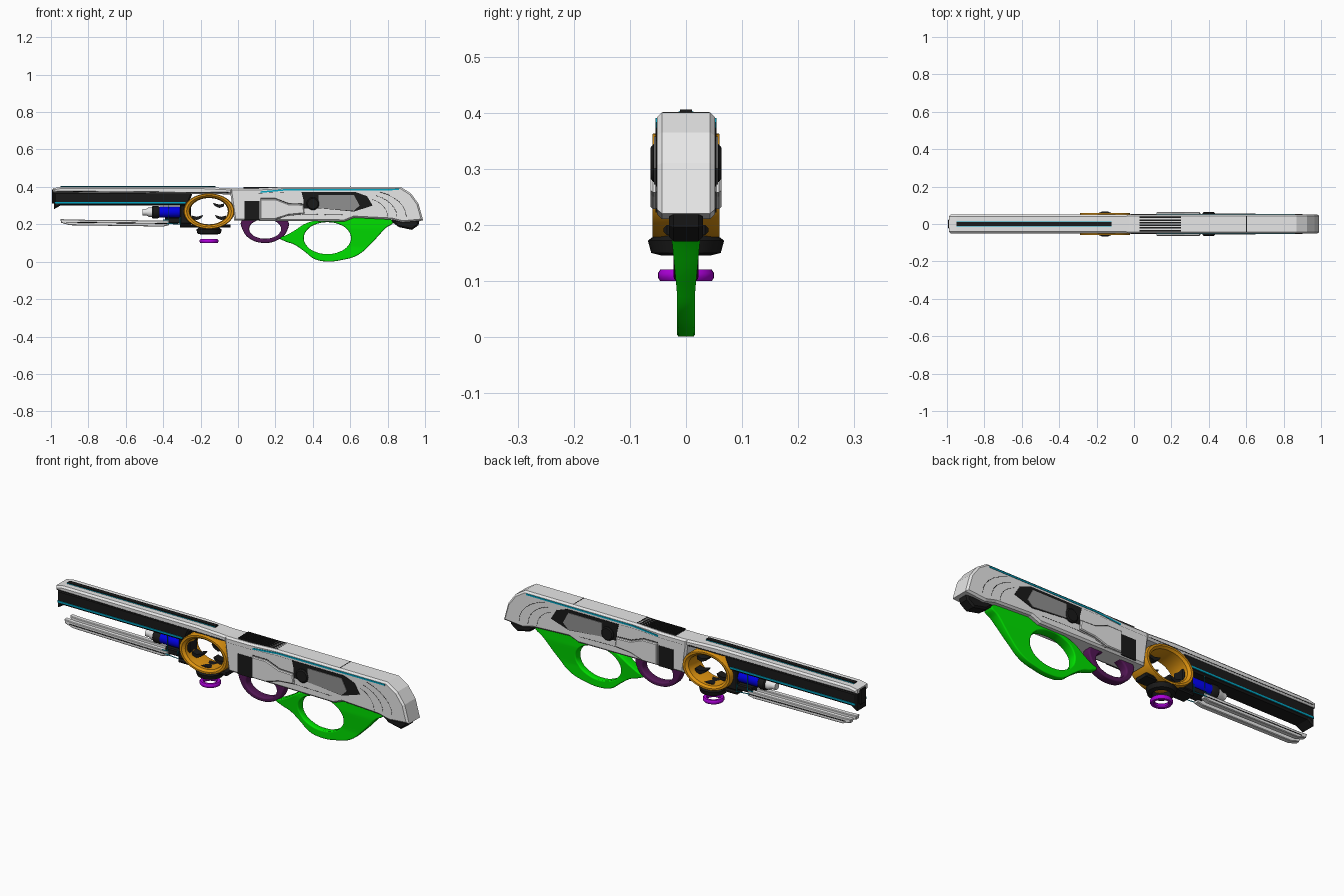
import bpy, bmesh
from math import sin, cos, pi
from mathutils import Matrix, Vector

if "Cube" in bpy.data.objects:
    bpy.data.objects.remove(bpy.data.objects["Cube"])


def material(name, r, g, b):
    m = bpy.data.materials.new(name)
    m.use_nodes = True
    m.diffuse_color = (r, g, b, 1)
    m.node_tree.nodes["Principled BSDF"].inputs["Base Color"].default_value = (r, g, b, 1)
    return m


white = material("shell white", .8, .8, .8)
grey = material("panel grey", .28, .28, .28)
black = material("matte black", .01, .01, .01)
orange = material("orange", .75, .3, .005)
green = material("green", .0, .75, .0)
purple = material("bright purple", .42, .0, .7)
plum = material("dark plum", .085, .008, .09)
blue = material("blue", .0, .0, .85)
cyan = material("cyan", .0, .38, .55)


def finish(name, mesh, mat, smooth=False):
    ob = bpy.data.objects.new(name, mesh)
    bpy.context.collection.objects.link(ob)
    mesh.materials.clear()
    mesh.materials.append(mat)
    if smooth:
        bpy.ops.object.select_all(action='DESELECT')
        ob.select_set(True)
        bpy.context.view_layer.objects.active = ob
        bpy.ops.object.shade_smooth_by_angle(angle=.6)
    return ob


def from_bmesh(name, bm, mat, smooth=False):
    bmesh.ops.recalc_face_normals(bm, faces=bm.faces[:])
    mesh = bpy.data.meshes.new(name)
    bm.to_mesh(mesh)
    bm.free()
    return finish(name, mesh, mat, smooth)


def slab(name, pts, y0, y1, mat, bevel=0):
    """Side profile (x, z) extruded from y0 to y1, with chamfered rims."""
    bm = bmesh.new()
    a = [bm.verts.new((x, y0, z)) for x, z in pts]
    b = [bm.verts.new((x, y1, z)) for x, z in pts]
    caps = [bm.faces.new(a), bm.faces.new(b[::-1])]
    rims = [e for f in caps for e in f.edges]
    n = len(pts)
    for i in range(n):
        j = (i + 1) % n
        bm.faces.new((a[i], b[i], b[j], a[j]))
    bmesh.ops.recalc_face_normals(bm, faces=bm.faces[:])
    if bevel:
        bmesh.ops.bevel(bm, geom=rims, offset=bevel, segments=1, affect='EDGES')
    return from_bmesh(name, bm, mat)


def rect(x0, x1, z0, z1):
    return [(x0, z0), (x1, z0), (x1, z1), (x0, z1)]


def box(name, x0, x1, y0, y1, z0, z1, mat, bevel=0):
    return slab(name, rect(x0, x1, z0, z1), y0, y1, mat, bevel)


def both(name, pts, y0, y1, mat, bevel=0):
    """A slab on the left side and its mirror on the right."""
    slab("left_" + name, pts, y0, y1, mat, bevel)
    slab("right_" + name, pts, -y1, -y0, mat, bevel)


def lathe(name, prof, centre, axis, mat, steps=32, scale=(1, 1), closed=False):
    """Revolve (radius, offset) points about the x, y or z axis."""
    bm = bmesh.new()
    rings = []
    for i in range(steps):
        t = 2 * pi * i / steps
        ring = []
        for r, h in prof:
            u, v = r * cos(t) * scale[0], r * sin(t) * scale[1]
            p = {'x': (h, u, v), 'y': (u, h, v), 'z': (u, v, h)}[axis]
            ring.append(bm.verts.new(Vector(p) + Vector(centre)))
        rings.append(ring)
    n = len(prof)
    for i in range(steps):
        a, b = rings[i], rings[(i + 1) % steps]
        for k in range(n if closed else n - 1):
            m = (k + 1) % n
            bm.faces.new((a[k], a[m], b[m], b[k]))
    if not closed:
        bm.faces.new([r[0] for r in rings])
        bm.faces.new([r[-1] for r in rings])
    return from_bmesh(name, bm, mat, True)


def curve_mesh(name, curve):
    tmp = bpy.data.objects.new(name, curve)
    bpy.context.collection.objects.link(tmp)
    dg = bpy.context.evaluated_depsgraph_get()
    mesh = bpy.data.meshes.new_from_object(tmp.evaluated_get(dg))
    bpy.data.objects.remove(tmp)
    return mesh


def wire(name, pts, y, mat, r=.003):
    """Thin line following (x, z) points on both sides."""
    for side, s in (("left_", 1), ("right_", -1)):
        c = bpy.data.curves.new(name, 'CURVE')
        c.dimensions = '3D'
        c.bevel_depth, c.bevel_resolution, c.use_fill_caps = r, 0, True
        sp = c.splines.new('POLY')
        sp.points.add(len(pts) - 1)
        for p, (x, z) in zip(sp.points, pts):
            p.co = (x, s * y, z, 1)
        finish(side + name, curve_mesh(name, c), mat)


def cutout(name, outer, inner, half, bevel, mat):
    """Smooth outline with a hole, given a rounded rim."""
    c = bpy.data.curves.new(name, 'CURVE')
    c.dimensions, c.fill_mode = '2D', 'BOTH'
    c.extrude, c.bevel_depth, c.bevel_resolution = half - bevel, bevel, 2
    c.offset = -bevel
    for pts in (outer, inner):
        sp = c.splines.new('BEZIER')
        sp.bezier_points.add(len(pts) - 1)
        sp.use_cyclic_u, sp.resolution_u = True, 6
        for p, (x, z) in zip(sp.bezier_points, pts):
            p.co = (x, z, 0)
            p.handle_left_type = p.handle_right_type = 'AUTO'
    mesh = curve_mesh(name, c)
    mesh.transform(Matrix.Rotation(pi / 2, 4, 'X'))
    return finish(name, mesh, mat, True)


def ellipse(cx, cz, rx, rz, n=12):
    return [(cx + rx * cos(2 * pi * i / n), cz + rz * sin(2 * pi * i / n)) for i in range(n)]


# Receiver and stock shell
slab("stock_shell", [(-.04, .36), (-.02, .22), (.57, .215), (.62, .235), (.82, .225), (.88, .21),
     (.99, .22), (.965, .31), (.925, .365), (.87, .4), (.25, .4), (.1, .392), (-.04, .392)],
     -.052, .052, white, .009)
# Barrel top cover and dark barrel
slab("barrel_cover", [(-.99, .37), (-.03, .36), (-.03, .392), (-.2, .4), (-.95, .4), (-.99, .392)],
     -.05, .05, white, .009)
slab("barrel", [(-.985, .28), (-.95, .3), (-.27, .3), (-.24, .372), (-.985, .372)],
     -.044, .044, black, .008)
box("muzzle_core", -.995, -.96, -.025, .025, .31, .385, black, .006)
wire("cover_seam", [(-.97, .376), (-.05, .37)], .05, black, .0015)
both("barrel_light", rect(-.98, -.28, .311, .32), .04, .047, cyan)
# Top sight rail and vents
box("top_rail", -.95, -.12, -.011, .011, .398, .406, black)
wire("rail_light", [(-.95, .401), (-.12, .401)], .012, cyan, .002)
for i in range(6):
    y = -.035 + i * .014
    box("top_vent", .03, .25, y - .004, y + .004, .388, .4, black)

# Orange ring with inner claws
lathe("orange_ring", [(1, -.045), (.97, -.06), (.88, -.06), (.78, -.05), (.74, 0), (.78, .05),
      (.88, .06), (.97, .06), (1, .045)], (-.155, 0, .27), 'y', orange, 40, (.136, .095), True)
for x, z, dx in ((-.1, .305, .025), (-.09, .24, .025), (-.22, .24, -.025)):
    slab("ring_claw", [(x, z), (x - dx * 1.4, z + .01), (x - dx, z - .006), (x, z - .018),
         (x + dx, z - .01), (x + dx, z + .006)], -.02, .02, black)
# Mount below the ring and floating hoop
box("ring_cradle", -.31, -.04, -.04, .04, .182, .2, black, .006)
lathe("lower_collar", [(.042, .145), (.062, .15), (.068, .172), (.05, .185), (.042, .185)],
      (-.155, 0, 0), 'z', black, 24, (1, 1), True)
lathe("purple_hoop", [(.03, .105), (.034, .1), (.046, .1), (.05, .106), (.05, .114),
      (.046, .12), (.034, .12), (.03, .115)], (-.155, 0, 0), 'z', purple, 32, (1, 1), True)

# Blue power cell and emitter
box("cell_block", -.31, -.25, -.035, .035, .2, .305, black, .006)
lathe("blue_cell", [(.025, -.425), (.029, -.42), (.029, -.31), (.025, -.3)], (0, 0, .265), 'x', blue, 20)
lathe("cell_collar", [(.03, -.46), (.034, -.455), (.034, -.43), (.028, -.42)], (0, 0, .265), 'x', black, 20)
lathe("emitter", [(.012, -.51), (.018, -.51), (.018, -.49), (.026, -.475), (.026, -.45)],
      (0, 0, .265), 'x', white, 20)
wire("cell_frame", [(-.4, .222), (-.37, .222), (-.37, .318), (-.31, .318)], .036, cyan)
wire("cell_pipe", [(-.38, .205), (-.31, .2), (-.31, .24)], .036, cyan)
box("cell_floor", -.39, -.3, -.03, .03, .205, .235, black, .005)

# Lower twin prongs
both("prong", [(-.95, .228), (-.945, .208), (-.9, .195), (-.4, .188), (-.37, .195), (-.37, .22), (-.9, .225)],
     .01, .036, white, .003)
wire("prong_groove", [(-.92, .211), (-.38, .204)], .036, black, .002)

# Trigger guard
cutout("trigger_guard", [(.02, .22), (.025, .17), (.06, .125), (.14, .1), (.22, .12), (.26, .16),
       (.265, .22), (.14, .24)], ellipse(.145, .175, .085, .052), .022, .007, plum)

# Green skeleton grip, narrower toward the bottom
grip = cutout("green_grip", [(.225, .128), (.25, .138), (.3, .165), (.36, .203), (.44, .224), (.54, .228), (.58, .242),
              (.7, .24), (.82, .224), (.83, .216), (.79, .18), (.71, .095), (.64, .035), (.56, .01), (.48, .001),
              (.41, .014), (.355, .055), (.3, .092), (.25, .11)],
              ellipse(.478, .126, .126, .085), .026, .006, green)
for v in grip.data.vertices:
    v.co.y *= .62 + .38 * min(1, max(0, (v.co.z - .08) / .1))

# Butt pad
slab("butt_pad", [(.81, .222), (.86, .185), (.93, .17), (.965, .195), (.97, .22), (.9, .226)],
     -.03, .03, black, .008)

# Side panels
both("grip_panel", rect(.035, .115, .222, .325), .05, .054, black)
both("action_recess", [(.35, .285), (.44, .285), (.62, .268), (.72, .3), (.69, .35), (.63, .372), (.34, .372),
     (.35, .33)], .05, .054, black)
both("action_panel", [(.43, .287), (.62, .272), (.65, .3), (.62, .357), (.43, .357)], .053, .057, grey)
both("bolt_cover", [(.12, .335), (.2, .335), (.27, .308), (.35, .305), (.355, .258), (.27, .25), (.2, .228), (.12, .228)],
     .05, .063, white, .004)
wire("bolt_seam", [(.12, .338), (.2, .338), (.27, .311), (.35, .308)], .053, black, .0015)
wire("bolt_lower_seam", [(.2, .225), (.27, .247), (.36, .254), (.56, .25)], .051, black, .002)
for side, s in (("left", 1), ("right", -1)):
    lathe(side + "_knob", [(.034, .045 * s), (.034, .058 * s), (.028, .063 * s)],
          (.4, 0, .31), 'y', black, 20)
# Stock contour lines and side light
for k in range(3):
    rx, rz = .13 + .05 * k, .1 + .022 * k
    arc = [(.67 + rx * sin(t * pi / 16), .24 + rz * cos(t * pi / 16)) for t in range(2, 9)]
    wire("stock_contour", arc, .051, black, .002)
both("side_light", [(.12, .368), (.26, .381), (.86, .382), (.86, .39), (.26, .389), (.12, .376)],
     .048, .054, cyan)
wire("body_seam", [(-.02, .365), (.1, .365), (.25, .372), (.33, .372)], .051, black, .0015)
box("top_seam", .6, .603, -.042, .042, .398, .401, black)
